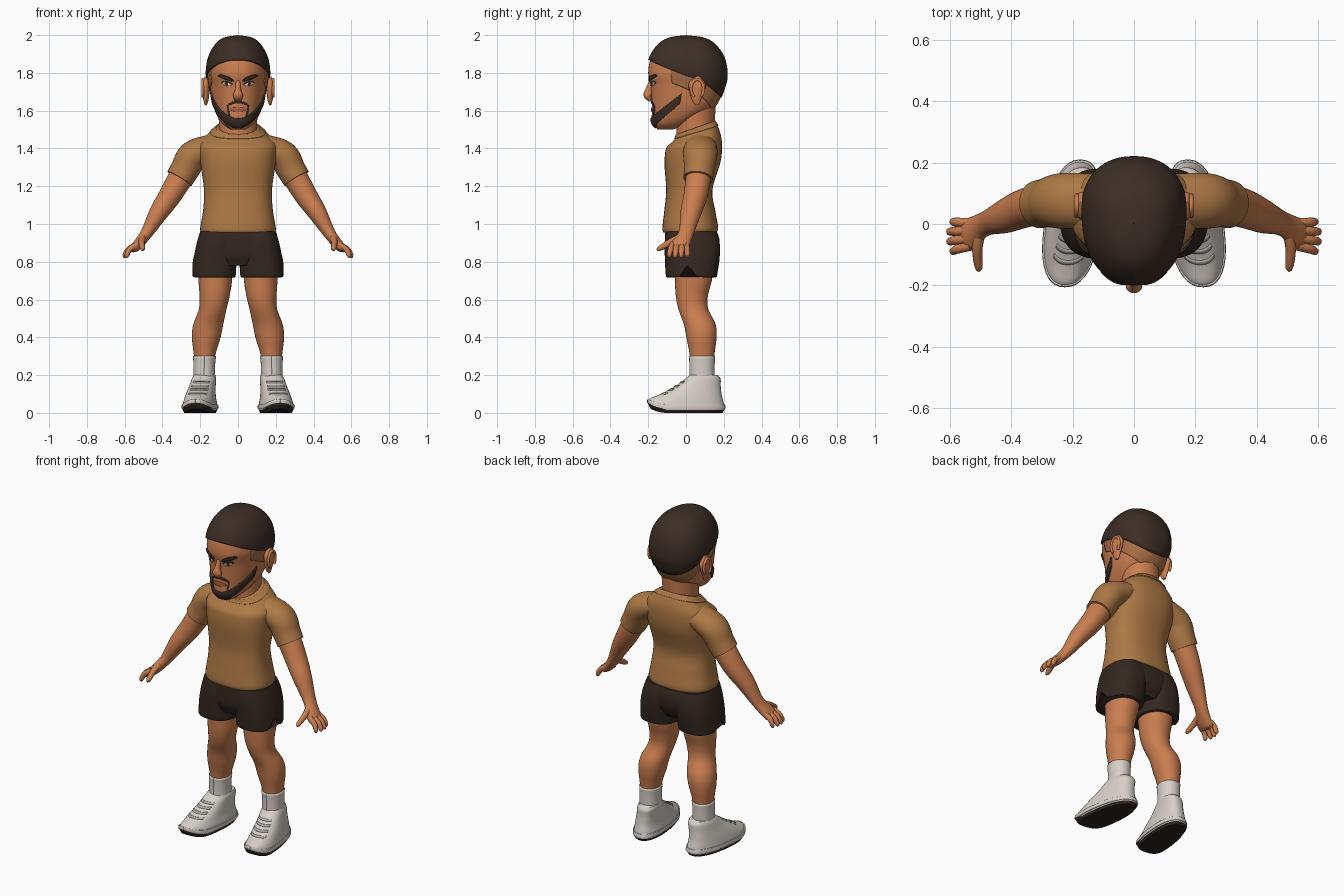
import bpy, bmesh
from math import sin, cos, pi, sqrt, radians, exp
from mathutils import Vector

old = bpy.data.objects.get("Cube")
if old:
    bpy.data.objects.remove(old, do_unlink=True)


def material(name, red, green, blue):
    mat = bpy.data.materials.new(name)
    mat.use_nodes = True
    mat.diffuse_color = (red, green, blue, 1)
    shader = next(node for node in mat.node_tree.nodes if node.type == 'BSDF_PRINCIPLED')
    shader.inputs["Base Color"].default_value = mat.diffuse_color
    shader.inputs["Roughness"].default_value = .8
    return mat


skin = material("skin", .6, .21, .08)
hair = material("dark hair", .045, .027, .018)
fade = material("faded hair", .4, .16, .06)
cloth = material("tan cloth", .42, .19, .06)
dark_cloth = material("dark cloth", .034, .021, .014)
white = material("off white", .68, .63, .58)
grey = material("lace grey", .4, .4, .35)
rubber = material("sole rubber", .025, .017, .012)
lip = material("lips", .4, .11, .05)
eye_white = material("eye white", .7, .6, .5)


def spline(rows, place):
    """Smooth curve through rows; place counts rows."""
    last = len(rows) - 1
    first = max(0, min(int(place), last - 1))
    t = place - first
    near = [rows[max(0, min(last, j))] for j in range(first - 1, first + 3)]
    return [q + t / 2 * (r - p + t * (2 * p - 5 * q + 4 * r - s + t * (3 * (q - r) + s - p)))
            for p, q, r, s in zip(*near)]


class Surface:
    """Stack of level rings; each row is (z, half width, front y, back y, centre x)."""

    def __init__(self, rows, widest=.5, power=1, warp=None):
        self.rows, self.widest, self.power, self.warp = rows, widest, power, warp

    def level(self, z):
        low, high = 0, len(self.rows) - 1
        for _ in range(30):
            middle = (low + high) / 2
            if spline(self.rows, middle)[0] < z:
                low = middle
            else:
                high = middle
        return low

    def point(self, place, degrees, off=0):
        z, width, front, back, *centre = spline(self.rows, place)
        y = front + self.widest * (back - front)
        across, ahead = sin(radians(degrees)), cos(radians(degrees))
        depth = (y - front if ahead > 0 else back - y) + off
        bend = lambda value: (1 if value > 0 else -1) * abs(value) ** self.power
        spot = Vector((sum(centre) + (width + off) * bend(across), y - depth * bend(ahead), z))
        return self.warp(spot) if self.warp else spot


def finish(name, bm, mat, mirror):
    mesh = bpy.data.meshes.new(name)
    bm.to_mesh(mesh)
    bm.free()
    mesh.materials.append(mat)
    mesh.shade_smooth()
    mesh.set_sharp_from_angle(angle=radians(55))
    ob = bpy.data.objects.new(name, mesh)
    bpy.context.collection.objects.link(ob)
    if mirror:
        ob.modifiers.new("Mirror", 'MIRROR')
    return ob


def skin_rings(name, rings, mat, mirror):
    bm = bmesh.new()
    loops = [[bm.verts.new(spot) for spot in ring] for ring in rings]
    for lower, upper in zip(loops, loops[1:]):
        for i in range(len(lower)):
            bm.faces.new((lower[i - 1], lower[i], upper[i], upper[i - 1]))
    bm.faces.new(loops[0])
    bm.faces.new(loops[-1])
    bmesh.ops.recalc_face_normals(bm, faces=bm.faces)
    return finish(name, bm, mat, mirror)


def loft(name, surface, mat, mirror=False, sides=56, steps=7):
    count = (len(surface.rows) - 1) * steps
    rings = [[surface.point(k / steps, 360 * i / sides) for i in range(sides)]
             for k in range(count + 1)]
    return skin_rings(name, rings, mat, mirror)


def tube(name, rows, mat, mirror=True, side=(0, 1, 0), sides=24, steps=6):
    """Sweep along rows of (x, y, z, half width along side, half thickness)."""
    end = len(rows) - 1
    rings = []
    for k in range(end * steps + 1):
        place = k / steps
        *centre, wide, thick = spline(rows, place)
        ahead = Vector(spline(rows, min(place + .1, end))[:3])
        along = (ahead - Vector(spline(rows, max(place - .1, 0))[:3])).normalized()
        out = Vector(side)
        out = (out - along * out.dot(along)).normalized()
        up = along.cross(out)
        turns = [2 * pi * i / sides for i in range(sides)]
        rings.append([Vector(centre) + out * wide * cos(a) + up * thick * sin(a) for a in turns])
    return skin_rings(name, rings, mat, mirror)


def patch(name, surface, mat, start, end, low, high, off=.004, thick=.008, mirror=True, across=40, rise=12):
    """Plate following a surface between two heights, each a function of the angle."""
    bm = bmesh.new()
    grid = []
    for i in range(across + 1):
        angle = start + (end - start) * i / across
        a, b = surface.level(low(angle)), surface.level(high(angle))
        grid.append([bm.verts.new(surface.point(a + (b - a) * j / rise, angle, off)) for j in range(rise + 1)])
    for left, right in zip(grid, grid[1:]):
        for j in range(rise):
            bm.faces.new((left[j], right[j], right[j + 1], left[j + 1]))
    solid = finish(name, bm, mat, mirror).modifiers.new("Solidify", 'SOLIDIFY')
    solid.thickness, solid.offset = thick, -1


def band(name, surface, mat, low, high, end=360, off=.005):
    patch(name, surface, mat, 0, end, lambda angle: low, lambda angle: high, off, .01)


def lens(name, mat, start, end, z, height, tilt=0, sag=0, off=.004, mirror=True):
    """Almond-shaped plate on the face."""
    def edge(sign):
        def curve(angle):
            t = 2 * (angle - start) / (end - start) - 1
            return z + tilt * t - sag * t * t + sign * height * sqrt(max(.02, 1 - t * t))
        return curve
    patch(name, head, mat, start, end, edge(-1), edge(1), off, mirror=mirror, rise=4)


# Head with a domed crown, neck, nose and ears
jaw = [(1.5, .04, -.15, -.07), (1.54, .09, -.18, .03), (1.62, .13, -.18, .15),
       (1.73, .15, -.187, .2), (1.8, .16, -.2, .21)]
crown = []
for a in (25, 50, 70, 89.9):
    shrink = cos(radians(a)) ** .8
    crown.append((1.8 + .19 * sin(radians(a)), .16 * shrink, -.2 * shrink, .21 * shrink))
head = Surface(jaw + crown, .6, .9)
loft("head", head, skin)
loft("neck", Surface([(1.4, .11, -.05, .15), (1.5, .1, -.05, .15), (1.66, .11, -.05, .16)]), skin)
tube("nose", [(0, -.18, 1.76, .012, .012), (0, -.195, 1.71, .02, .016), (0, -.202, 1.68, .022, .027),
              (0, -.188, 1.65, .006, .015)], skin, False)
tube("ear", [(.17, .06, 1.63, .01, .006), (.17, .055, 1.67, .03, .016), (.17, .06, 1.74, .045, .02),
             (.17, .065, 1.78, .01, .006)], skin)
rim = [(.186, .06 - .033 * cos(a / 2), 1.715 + .05 * sin(a / 2), .008, .008) for a in range(-2, 9)]
tube("ear_rim", rim, skin, side=(1, 0, 0), sides=10)

# Hair cap, faded sides and beard
cap = Surface([(z + max(0, z - 1.8) * .05, w * 1.07, f * 1.05, b * 1.05) for z, w, f, b in head.rows], .6, .9)
hairline = lambda angle: 1.77 + .1 * cos(radians(angle))
patch("hair", cap, hair, 0, 180, hairline, lambda angle: 2, 0, .014, rise=30)
patch("hair_fade", head, fade, 62, 180, lambda angle: hairline(angle) - .07, lambda angle: hairline(angle) + .02)
patch("beard", head, hair, 0, 76, lambda angle: 1.506 + .13 * (angle / 76) ** 3,
      lambda angle: 1.56 + .13 * (angle / 76) ** 2, .007, .012)

# Face details
lens("moustache", hair, -24, 24, 1.645, .007, sag=.02, mirror=False)
lens("moustache_drop", hair, 20, 25, 1.59, .04, off=.003)
lens("lips", lip, -18, 18, 1.606, .011, off=.005, mirror=False)
lens("eyebrow", hair, 7, 38, 1.775, .01, .014, .004, .007)
lens("eyelid", hair, 9, 31, 1.744, .012, .005, off=.003)
lens("eye", eye_white, 11, 29, 1.74, .009, .004, off=.005)
lens("iris", hair, 17, 23, 1.741, .009, off=.007)


# Shirt whose neckline slopes down to the front
def slope(spot):
    spot.z += .35 * max(0, min(1, (spot.z - 1.4) * 10)) * (spot.y - .05)
    return spot


shirt = Surface([(.955, .195, -.12, .16), (.98, .2, -.125, .17), (1.07, .185, -.115, .155), (1.18, .18, -.105, .14),
                 (1.33, .2, -.114, .183), (1.42, .205, -.1, .19), (1.47, .16, -.065, .175),
                 (1.51, .11, -.05, .15)], .5, .82, slope)
loft("shirt", shirt, cloth)
band("collar", shirt, cloth, 1.485, 1.51, 180)
tube("sleeve", [(.08, .07, 1.42, .085, .06), (.16, .075, 1.4, .09, .07), (.24, .075, 1.36, .09, .08),
                (.28, .07, 1.29, .08, .077), (.31, .064, 1.24, .078, .074)], cloth, sides=36)

# Arms and hands
tube("arm", [(.22, .07, 1.37, .07, .07), (.3, .065, 1.25, .067, .066), (.36, .05, 1.15, .063, .06),
             (.42, .025, 1.06, .055, .05), (.485, 0, .95, .04, .032), (.54, -.034, .88, .052, .025),
             (.56, -.04, .86, .045, .012)], skin, sides=32)
for i in range(4):
    spread = i - 1.5
    base = Vector((.53, -.034 - .025 * spread, .895))
    tip = Vector((.61 - .006 * spread ** 2, -.042 - .033 * spread, .825))
    knuckle = base.lerp(tip, .5) + Vector((.01, 0, .005))
    tube(f"finger_{i + 1}", [(*base, .015, .015), (*knuckle, .015, .015), (*base.lerp(tip, .9), .012, .012),
                             (*tip, .004, .004)], skin, sides=12)
tube("thumb", [(.5, -.02, .93, .02, .022), (.51, -.08, .905, .017, .018), (.505, -.14, .87, .013, .013),
               (.5, -.15, .863, .004, .004)], skin, side=(1, 0, 0), sides=12)


# Shorts with a notch on each outer hem
def notch(spot):
    if spot.x > .15 and spot.z < .84:
        spot.z += (.84 - spot.z) / 2 * exp(-((spot.y - .01) / .03) ** 2) * min(1, (spot.x - .15) * 20)
    return spot


loft("shorts_hips", Surface([(.78, .17, -.085, .14), (.84, .205, -.11, .17), (.91, .208, -.112, .178),
                             (.97, .19, -.11, .16)], .5, .8), dark_cloth)
loft("shorts_leg", Surface([(.718, .11, -.1, .16, .127), (.73, .115, -.107, .165, .127), (.82, .114, -.112, .178, .12),
                            (.9, .11, -.113, .178, .108), (.96, .1, -.105, .16, .1)], .5, .8, notch), dark_cloth, True)

# Legs and socks
leg = Surface([(.1, .053, .02, .145, .178), (.28, .054, .022, .148, .178), (.4, .076, .002, .162, .168),
               (.47, .079, -.012, .156, .157), (.55, .073, -.04, .118, .134), (.62, .08, -.054, .116, .124),
               (.72, .09, -.06, .14, .12), (.85, .09, -.07, .14, .12)], .5, .95)
loft("leg", leg, skin, True)
band("sock", leg, white, .11, .3)


# Shoes, toed out with raised tips
def toe_out(spot):
    lift = max(0, -.1 - spot.y) * 10
    return Vector((spot.x - .12 * spot.y, spot.y, spot.z + .028 * lift ** 2))


shoe = Surface([(0, .078, -.187, .193, .2), (.02, .087, -.2, .205, .2), (.05, .085, -.194, .2, .2),
                (.09, .077, -.145, .19, .2), (.14, .068, -.06, .184, .195), (.18, .063, -.004, .183, .19),
                (.2, .056, .02, .17, .188)], .45, .85, toe_out)
shoe_object = loft("shoe", shoe, white, True)
shoe_object.data.materials.append(rubber)
for face in shoe_object.data.polygons:
    toe = max(0, -.1 - face.center.y)
    face.material_index = int(face.center.z < .015 + toe * .45)
band("midsole", shoe, white, .022, .045)
for i in range(4):
    z = .1 + .02 * i
    patch(f"lace_{i + 1}", shoe, grey, -36, 36, lambda angle: z, lambda angle: z + .008, rise=2)
